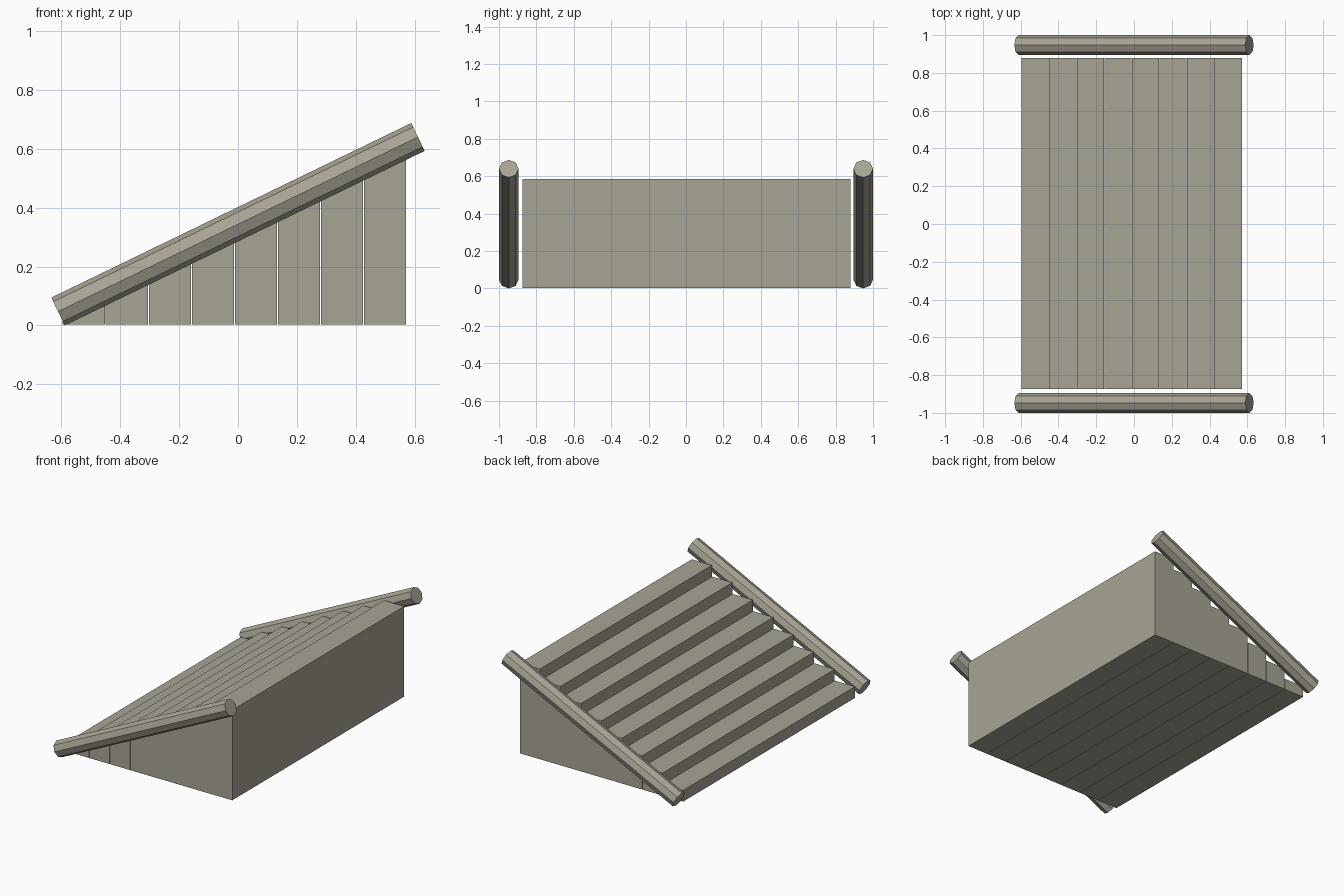
import bpy, math
from mathutils import Vector

if "Cube" in bpy.data.objects:
    bpy.data.objects.remove(bpy.data.objects["Cube"])

# single stone colour
stone = bpy.data.materials.new("warm_grey_stone")
stone.diffuse_color = (0.39, 0.37, 0.30, 1)
stone.use_nodes = True
stone.node_tree.nodes["Principled BSDF"].inputs["Base Color"].default_value = stone.diffuse_color

# staircase: solid blocks growing in height towards +x
STEPS, X0, RUN, RISE = 8, -0.595, 0.146, 0.0728
BASE, GAP = 0.003, 0.002
Y_FRONT, Y_BACK = -0.874, 0.879
for i in range(STEPS):
    x_lo, x_hi = X0 + i * RUN, X0 + (i + 1) * RUN - GAP
    top = BASE + (i + 1) * RISE
    bpy.ops.mesh.primitive_cube_add(
        size=1, location=((x_lo + x_hi) / 2, (Y_FRONT + Y_BACK) / 2, (BASE + top) / 2))
    step = bpy.context.object
    step.name = f"step_{i + 1}"
    step.scale = (x_hi - x_lo, Y_BACK - Y_FRONT, top - BASE)
    step.data.materials.append(stone)

# sloping octagonal side rails
R = 0.0525
for name, y in (("front_rail", -1 + R), ("back_rail", 1 - R)):
    low, high = Vector((-0.611, y, 0.0473)), Vector((0.611, y, 0.640))
    axis = high - low
    bpy.ops.mesh.primitive_cylinder_add(
        vertices=8, radius=R, depth=axis.length, location=(low + high) / 2,
        rotation=(0, math.atan2(axis.x, axis.z), 0))
    rail = bpy.context.object
    rail.name = name
    rail.data.materials.append(stone)
